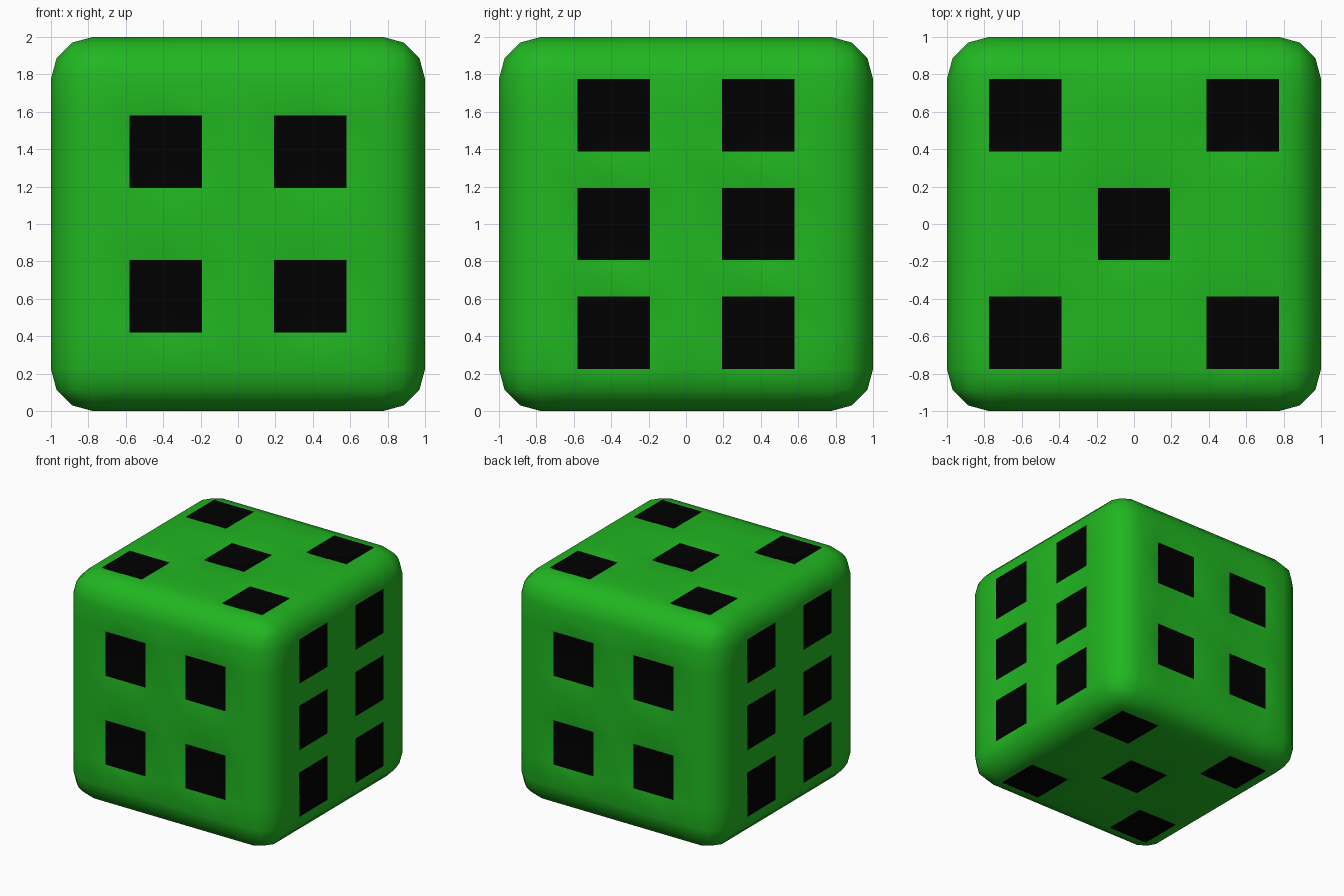
import bpy, bmesh
from mathutils import Vector

if "Cube" in bpy.data.objects:
    bpy.data.objects.remove(bpy.data.objects["Cube"])

R = 0.225               # edge rounding
U = (1 - R) / 4         # grid cell on each flat side (8 x 8 cells)
DEPTH = 0.1             # pip dimple depth

def material(name, color):
    m = bpy.data.materials.new(name)
    m.diffuse_color = color
    m.use_nodes = True
    m.node_tree.nodes["Principled BSDF"].inputs["Base Color"].default_value = m.diffuse_color
    return m

# Rounded cube
bm = bmesh.new()
bmesh.ops.create_cube(bm, size=2)
bmesh.ops.bevel(bm, geom=bm.edges[:], offset=R, segments=3, profile=0.5,
                affect='EDGES', clamp_overlap=True)

# Grid cuts across every axis
for axis in range(3):
    for k in range(-3, 4):
        n = Vector((0, 0, 0))
        n[axis] = 1
        bmesh.ops.bisect_plane(bm, geom=bm.verts[:] + bm.edges[:] + bm.faces[:],
                               dist=1e-5, plane_co=n * k * U, plane_no=n)

# Pip centres in grid cells, per axis (in-plane axes follow in xyz order)
pips = {
    0: [(a, b) for a in (-2, 2) for b in (-3, 0, 3)],             # six
    1: [(a, b) for a in (-2, 2) for b in (-2, 2)],                # four
    2: [(a, b) for a in (-3, 3) for b in (-3, 3)] + [(0, 0)],     # five
}

# Push the middle of each pip inwards
for axis, spots in pips.items():
    i, j = [a for a in range(3) if a != axis]
    for side in (-1, 1):
        for a, b in spots:
            for v in bm.verts:
                if (v.co[axis] * side > 0.999 and abs(v.co[i] - a * U) < 0.01
                        and abs(v.co[j] - b * U) < 0.01):
                    v.co[axis] -= side * DEPTH
                    for f in v.link_faces:
                        f.material_index = 1

bmesh.ops.recalc_face_normals(bm, faces=bm.faces[:])
for f in bm.faces:
    f.smooth = True
bmesh.ops.translate(bm, vec=(0, 0, 1), verts=bm.verts[:])

mesh = bpy.data.meshes.new("die")
bm.to_mesh(mesh)
bm.free()
mesh.materials.append(material("green", (0.015, 0.47, 0.015, 1)))
mesh.materials.append(material("black", (0.0, 0.0, 0.0, 1)))
bpy.context.collection.objects.link(bpy.data.objects.new("die", mesh))
